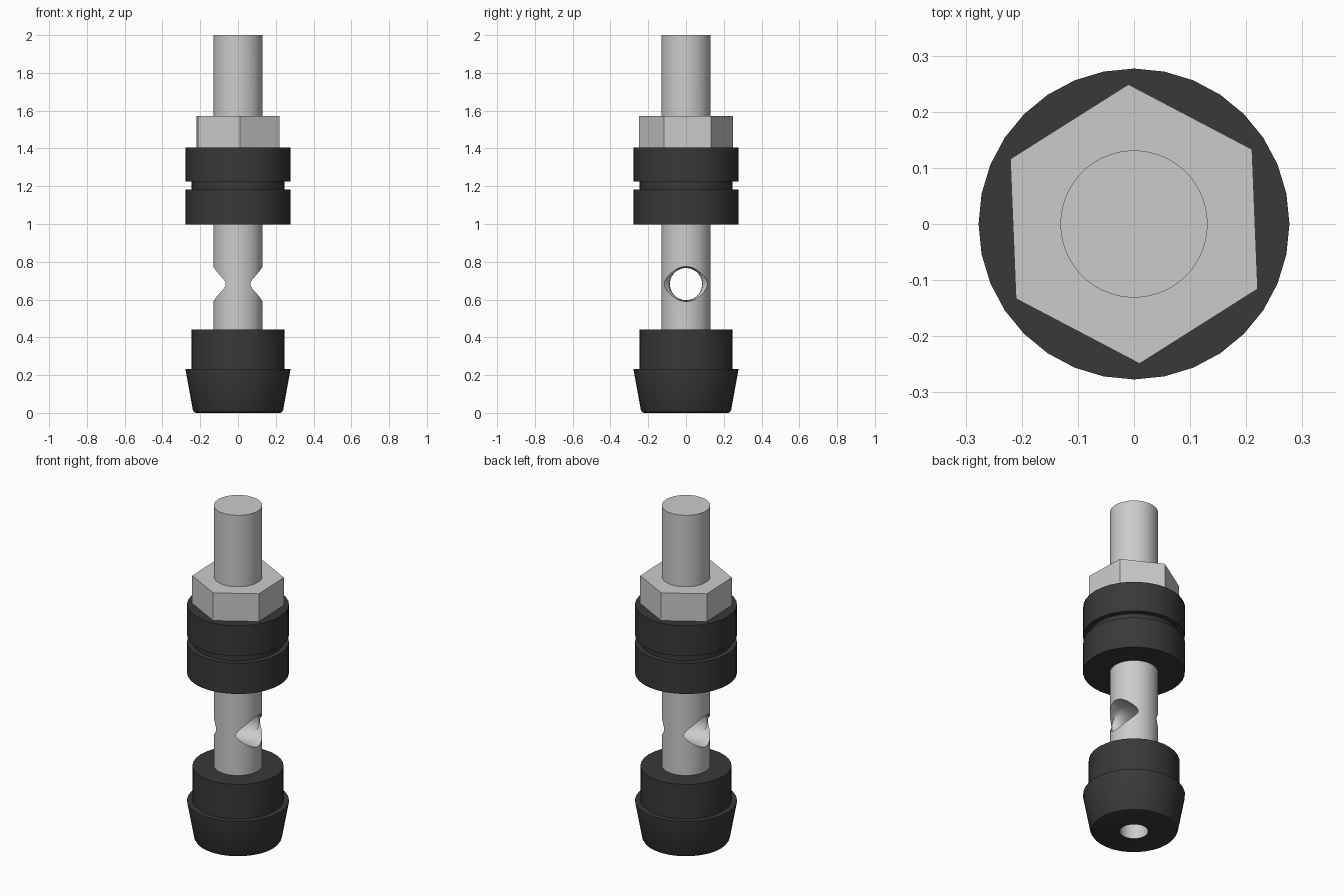
import bpy, bmesh, math
from mathutils import Vector

cube = bpy.data.objects.get("Cube")
if cube:
    bpy.data.objects.remove(cube, do_unlink=True)


def material(name, rgb):
    m = bpy.data.materials.new(name)
    m.use_nodes = True
    m.diffuse_color = (*rgb, 1)
    bsdf = next(n for n in m.node_tree.nodes if n.type == 'BSDF_PRINCIPLED')
    bsdf.inputs["Base Color"].default_value = (*rgb, 1)
    return m


steel = material("light grey steel", (0.61, 0.60, 0.585))
rubber = material("black rubber", (0.04, 0.04, 0.04))


def loft(name, rings, mats, closed=False):
    """Skin a list of equal-length point rings; cap the ends or join them."""
    bm = bmesh.new()
    loops = [[bm.verts.new(p) for p in ring] for ring in rings]
    n = len(loops[0])
    pairs = list(zip(loops, loops[1:]))
    if closed:
        pairs.append((loops[-1], loops[0]))
    else:
        bm.faces.new(loops[0][::-1])
        bm.faces.new(loops[-1])
    for a, b in pairs:
        for i in range(n):
            j = (i + 1) % n
            bm.faces.new((a[i], a[j], b[j], b[i]))
    bmesh.ops.recalc_face_normals(bm, faces=bm.faces)
    me = bpy.data.meshes.new(name)
    bm.to_mesh(me)
    bm.free()
    for m in mats:
        me.materials.append(m)
    ob = bpy.data.objects.new(name, me)
    bpy.context.collection.objects.link(ob)
    return ob


def lathe(name, profile, mats, sides, closed=False, turn=0.0):
    """Spin a (radius, height) profile around z."""
    rings = [[Vector((r * math.cos(turn + math.tau * i / sides),
                      r * math.sin(turn + math.tau * i / sides), z))
              for i in range(sides)] for r, z in profile]
    return loft(name, rings, mats, closed)


def activate(ob):
    bpy.ops.object.select_all(action='DESELECT')
    ob.select_set(True)
    bpy.context.view_layer.objects.active = ob


def smooth(ob, angle=35):
    activate(ob)
    bpy.ops.object.shade_smooth_by_angle(angle=math.radians(angle))


# Rod, drilled crosswise with a softly flared hole
rod = lathe("rod", [(0.131, 0.30), (0.131, 2.0)], [steel], 96)
half = [(0.0, 0.085, 0.085), (0.025, 0.087, 0.085), (0.038, 0.093, 0.085),
        (0.05, 0.102, 0.0855), (0.06, 0.115, 0.086), (0.08, 0.110, 0.087),
        (0.10, 0.104, 0.089), (0.118, 0.098, 0.091), (0.16, 0.098, 0.096)]
sections = [(-x, a, b) for x, a, b in reversed(half[1:])] + half
cutter = loft("hole_cutter",
              [[Vector((x, a * math.cos(math.tau * i / 64),
                        0.682 + b * math.sin(math.tau * i / 64)))
                for i in range(64)] for x, a, b in sections], [steel])
cutter.hide_render = True
drill = rod.modifiers.new("cross_hole", 'BOOLEAN')
drill.operation = 'DIFFERENCE'
drill.solver = 'EXACT'
drill.object = cutter
activate(rod)
bpy.ops.object.modifier_apply(modifier=drill.name)
bpy.data.objects.remove(cutter, do_unlink=True)
smooth(rod, 40)

# Hexagonal nut
lathe("hex_nut", [(0.249, 1.405), (0.249, 1.572)], [steel], 6,
      turn=math.radians(92.3))

# Grooved collar
collar = lathe("grooved_collar",
               [(0.277, 0.997), (0.277, 1.182), (0.247, 1.182),
                (0.247, 1.224), (0.277, 1.224), (0.277, 1.406)],
               [rubber], 32)
smooth(collar)

# Tapered foot with a steel-lined bore
foot = lathe("tapered_foot",
             [(0.077, 0.0), (0.222, 0.0), (0.232, 0.004), (0.239, 0.016),
              (0.277, 0.225), (0.277, 0.233), (0.247, 0.233),
              (0.247, 0.441), (0.077, 0.441)],
             [rubber, steel], 32, closed=True)
for face in foot.data.polygons:
    if Vector(face.center[:2]).length < 0.08:
        face.material_index = 1
smooth(foot)
